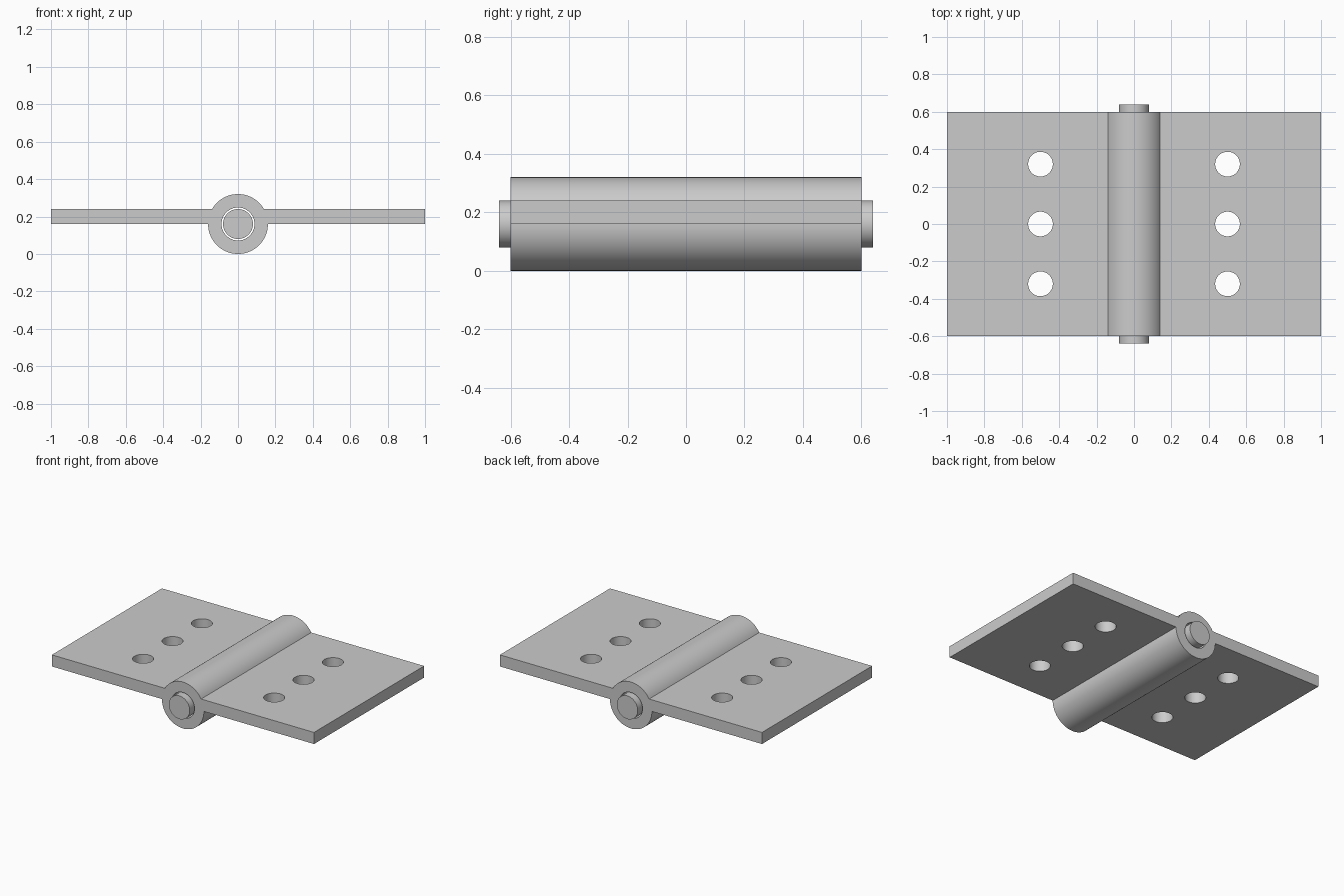
import bpy, bmesh
from math import sin, cos, pi, radians
from mathutils import Matrix, Vector

cube = bpy.data.objects.get("Cube")
if cube:
    bpy.data.objects.remove(cube, do_unlink=True)

AXIS_Z = 0.16       # height of the pin axis
BARREL_R = 0.16
BORE_R = 0.088
PIN_R = 0.08
HALF_Y = 0.6
LEAF_TOP = 0.24

steel = bpy.data.materials.new("grey steel")
steel.use_nodes = True
steel.diffuse_color = (0.6, 0.6, 0.6, 1)
steel.node_tree.nodes["Principled BSDF"].inputs["Base Color"].default_value = (0.6, 0.6, 0.6, 1)


def make_object(name, bm):
    bmesh.ops.recalc_face_normals(bm, faces=bm.faces)
    mesh = bpy.data.meshes.new(name)
    bm.to_mesh(mesh)
    bm.free()
    mesh.materials.append(steel)
    obj = bpy.data.objects.new(name, mesh)
    bpy.context.collection.objects.link(obj)
    return obj


def add_cylinder(bm, radius, length, centre, along_y=False):
    turn = Matrix.Rotation(pi / 2 if along_y else 0, 4, "X")
    bmesh.ops.create_cone(bm, cap_ends=True, segments=64, radius1=radius, radius2=radius,
                          depth=length, matrix=Matrix.Translation(centre) @ turn)


def arc(start, end, steps):
    angles = [radians(start + (end - start) * i / steps) for i in range(steps + 1)]
    return [(BARREL_R * cos(a), AXIS_Z + BARREL_R * sin(a)) for a in angles]


def select_only(obj):
    bpy.ops.object.select_all(action="DESELECT")
    obj.select_set(True)
    bpy.context.view_layer.objects.active = obj


# Both leaves and the barrel as one extruded cross-section
profile = [(1, AXIS_Z), (1, LEAF_TOP)] + arc(30, 150, 32)
profile += [(-1, LEAF_TOP), (-1, AXIS_Z)] + arc(180, 360, 48)
bm = bmesh.new()
face = bm.faces.new([bm.verts.new((x, -HALF_Y, z)) for x, z in profile])
extruded = bmesh.ops.extrude_face_region(bm, geom=[face])["geom"]
bmesh.ops.translate(bm, vec=Vector((0, 2 * HALF_Y, 0)),
                    verts=[v for v in extruded if isinstance(v, bmesh.types.BMVert)])
body = make_object("hinge_leaves_and_barrel", bm)

# Pin bore and screw holes
bm = bmesh.new()
add_cylinder(bm, BORE_R, 2, (0, 0, AXIS_Z), along_y=True)
for x in (-0.5, 0.5):
    for y in (-0.32, 0, 0.32):
        add_cylinder(bm, 0.066, 0.4, (x, y, 0.2))
cutter = make_object("hole_cutter", bm)
cutter.hide_render = True

cut = body.modifiers.new("holes", "BOOLEAN")
cut.operation = "DIFFERENCE"
cut.solver = "EXACT"
cut.object = cutter
select_only(body)
bpy.ops.object.modifier_apply(modifier=cut.name)
bpy.data.objects.remove(cutter, do_unlink=True)

# Hinge pin
bm = bmesh.new()
add_cylinder(bm, PIN_R, 1.28, (0, 0, AXIS_Z), along_y=True)
pin = make_object("hinge_pin", bm)

for obj in (body, pin):
    select_only(obj)
    bpy.ops.object.shade_smooth_by_angle(angle=radians(30))
